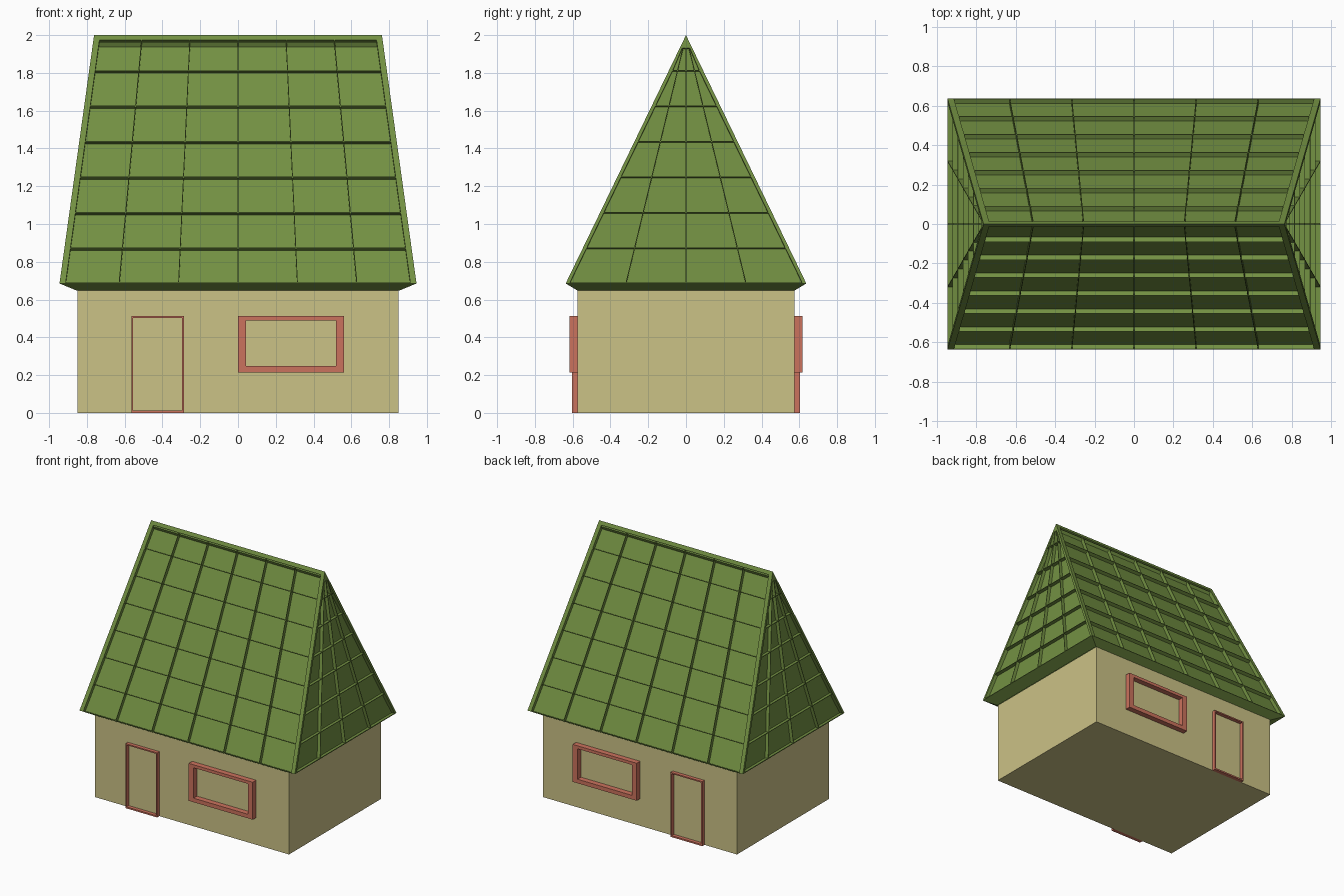
import bpy, bmesh
from mathutils import Vector

if "Cube" in bpy.data.objects:
    bpy.data.objects.remove(bpy.data.objects["Cube"])


def material(name, rgb):
    m = bpy.data.materials.new(name)
    m.diffuse_color = (*rgb, 1)
    m.use_nodes = True
    m.node_tree.nodes["Principled BSDF"].inputs["Base Color"].default_value = m.diffuse_color
    return m


GREEN = material("roof_green", (0.17, 0.28, 0.055))
CREAM = material("wall_cream", (0.60, 0.54, 0.24))
RED = material("trim_red", (0.60, 0.17, 0.11))


def finish(name, bm, mat):
    bmesh.ops.remove_doubles(bm, verts=bm.verts, dist=1e-5)
    me = bpy.data.meshes.new(name)
    bm.to_mesh(me)
    bm.free()
    me.materials.append(mat)
    ob = bpy.data.objects.new(name, me)
    bpy.context.collection.objects.link(ob)
    return ob


def face(bm, pts):
    bm.faces.new([bm.verts.new(p) for p in pts])


# Walls
bm = bmesh.new()
bmesh.ops.create_cube(bm, size=1)
bmesh.ops.scale(bm, vec=(1.70, 1.15, 0.65), verts=bm.verts)
bmesh.ops.translate(bm, vec=(0, 0, 0.325), verts=bm.verts)
finish("walls", bm, CREAM)

# Roof: steep hipped slopes with a grid of sunken panels
EX, EY, EZ, RX, RZ = 0.945, 0.637, 0.685, 0.762, 2.0
ROWS, DEPTH, FIN = 7, 0.027, 0.002


def slope(bm, a, b, c, d, cols, side, top):
    """a,b eave corners and c,d ridge ends; side and top are border widths."""
    a, b, c, d = map(Vector, (a, b, c, d))
    normal = (b - a).cross(d - a).normalized()

    def at(u, v, shift=0.0):
        lo, hi = a.lerp(d, v), b.lerp(c, v)
        return lo.lerp(hi, u) + (b - a).normalized() * shift

    height = ((a + b) / 2 - (c + d) / 2).length
    for j in range(ROWS):
        v0, v1 = j / ROWS, (j + 1) / ROWS
        w0 = v0 + (0.006 if j == 0 else FIN) / height
        w1 = v1 - (top if j == ROWS - 1 else FIN) / height
        for i in range(cols):
            u0, u1 = i / cols, (i + 1) / cols
            left = side if i == 0 else FIN
            right = side if i == cols - 1 else FIN

            def inner(u, v, m, sign):
                cell = (at(1, v) - at(0, v)).length / cols
                return at(u, v, sign * min(m, 0.8 * cell))

            rim = [at(u0, v0), at(u1, v0), at(u1, v1), at(u0, v1)]
            lip = [inner(u0, w0, left, 1), inner(u1, w0, right, -1),
                   inner(u1, w1, right, -1), inner(u0, w1, left, 1)]
            floor = [p - normal * DEPTH for p in lip]
            for k in range(4):
                n = (k + 1) % 4
                if (rim[k] - rim[n]).length > 1e-6:
                    face(bm, (rim[k], rim[n], lip[n], lip[k]))
                else:
                    face(bm, (rim[k], lip[n], lip[k]))
                face(bm, (lip[k], lip[n], floor[n], floor[k]))
            face(bm, floor)


bm = bmesh.new()
for s in (1, -1):
    slope(bm, (-s * EX, -s * EY, EZ), (s * EX, -s * EY, EZ),
          (s * RX, 0, RZ), (-s * RX, 0, RZ), 6, 0.032, 0.03)
    slope(bm, (s * EX, -s * EY, EZ), (s * EX, s * EY, EZ),
          (s * RX, 0, RZ), (s * RX, 0, RZ), 4, 0.02, 0.07)
# Sloping underside of the eaves
eave = [(-EX, -EY, EZ), (EX, -EY, EZ), (EX, EY, EZ), (-EX, EY, EZ)]
foot = [(-0.855, -0.575, 0.648), (0.855, -0.575, 0.648),
        (0.855, 0.575, 0.648), (-0.855, 0.575, 0.648)]
for k in range(4):
    n = (k + 1) % 4
    face(bm, (eave[n], eave[k], foot[k], foot[n]))
finish("roof", bm, GREEN)


# Door and window frames, on front and back
def frame(name, outer, inner, y0, y1):
    def ring(box, y):
        x0, x1, z0, z1 = box
        return [(x0, y, z0), (x1, y, z0), (x1, y, z1), (x0, y, z1)]
    bm = bmesh.new()
    of, inf = ring(outer, y1), ring(inner, y1)
    ob, inb = ring(outer, y0), ring(inner, y0)
    for k in range(4):
        n = (k + 1) % 4
        face(bm, (of[k], of[n], inf[n], inf[k]))
        face(bm, (ob[k], ob[n], of[n], of[k]))
        face(bm, (inf[k], inf[n], inb[n], inb[k]))
        face(bm, (inb[k], inb[n], ob[n], ob[k]))
    bmesh.ops.remove_doubles(bm, verts=bm.verts, dist=1e-5)
    bmesh.ops.recalc_face_normals(bm, faces=bm.faces)
    finish(name, bm, RED)


for label, s in (("front", -1), ("back", 1)):
    frame(label + "_door_frame", (-0.565, -0.287, 0, 0.512),
          (-0.555, -0.297, 0.012, 0.502), s * 0.573, s * 0.603)
    frame(label + "_window_frame", (0, 0.562, 0.215, 0.512),
          (0.043, 0.519, 0.247, 0.488), s * 0.573, s * 0.618)
